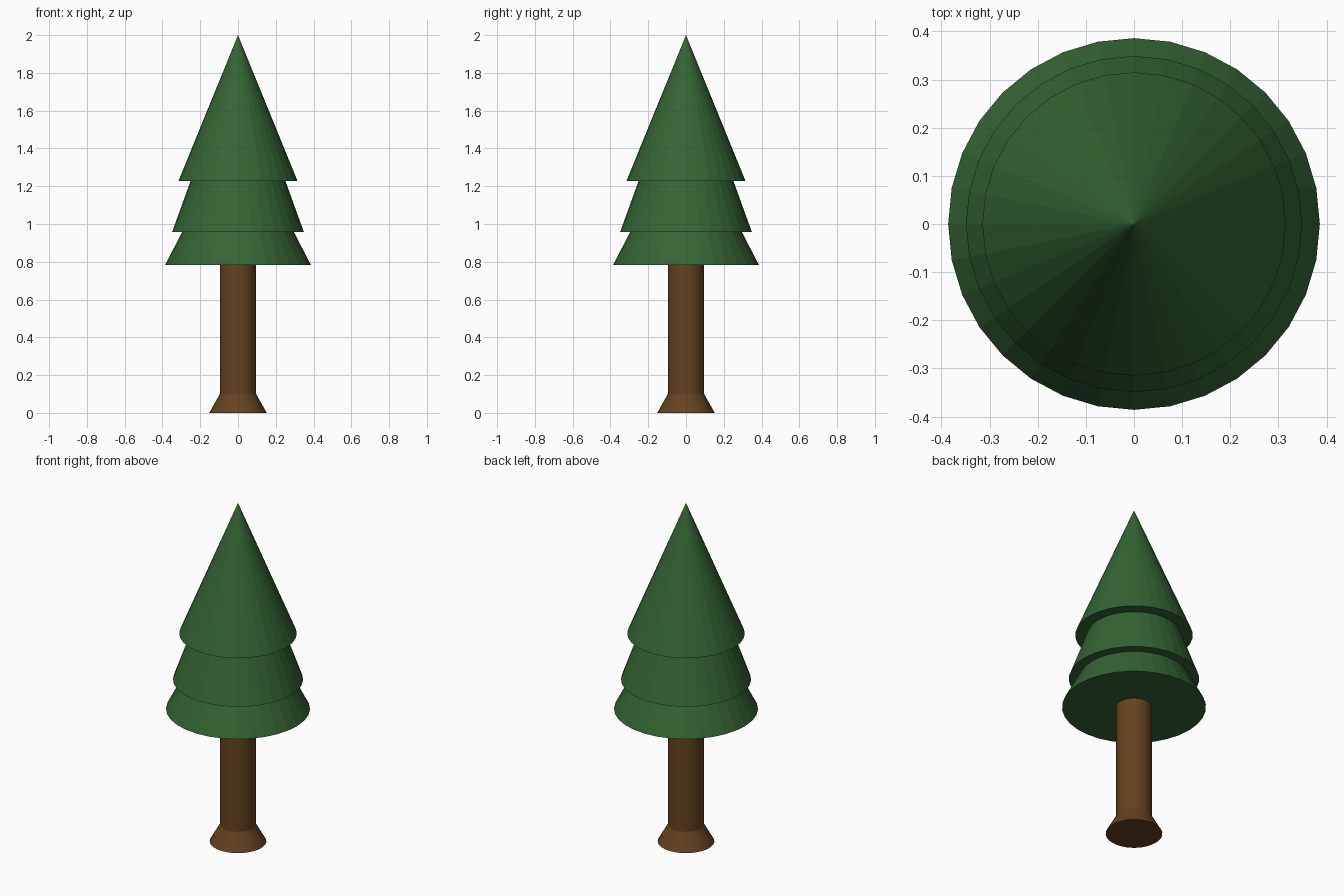
import bpy, bmesh
from math import cos, sin, tau

if "Cube" in bpy.data.objects:
    bpy.data.objects.remove(bpy.data.objects["Cube"])

SIDES = 32


def material(name, color):
    mat = bpy.data.materials.new(name)
    mat.diffuse_color = (*color, 1.0)
    mat.use_nodes = True
    mat.node_tree.nodes["Principled BSDF"].inputs["Base Color"].default_value = mat.diffuse_color
    return mat


def lathe(name, profile, mat):
    """Spin (radius, z) points from bottom to top; open ends are capped, radius 0 is a tip."""
    bm = bmesh.new()
    rings = []
    for r, z in profile:
        if r == 0:
            rings.append([bm.verts.new((0, 0, z))] * SIDES)
        else:
            rings.append([bm.verts.new((r * cos(tau * i / SIDES), r * sin(tau * i / SIDES), z))
                          for i in range(SIDES)])
    for low, high in zip(rings, rings[1:]):
        for i in range(SIDES):
            j = (i + 1) % SIDES
            corners = [low[i], low[j], high[j], high[i]]
            bm.faces.new(list(dict.fromkeys(corners)))
    bm.faces.new(rings[0][::-1])
    if profile[-1][0] > 0:
        bm.faces.new(rings[-1])
    bmesh.ops.recalc_face_normals(bm, faces=bm.faces)
    mesh = bpy.data.meshes.new(name)
    bm.to_mesh(mesh)
    bm.free()
    mesh.materials.append(mat)
    obj = bpy.data.objects.new(name, mesh)
    bpy.context.collection.objects.link(obj)
    return obj


green = material("needles", (0.034, 0.13, 0.034))
brown = material("bark", (0.13, 0.055, 0.014))

# Trunk with flared foot
lathe("trunk", [(0.152, 0), (0.096, 0.10), (0.096, 0.785)], brown)

# Three stacked skirts of foliage ending in a point
lathe("foliage", [(0.386, 0.783), (0.296, 0.957), (0.349, 0.957),
                  (0.251, 1.228), (0.315, 1.228), (0, 2.0)], green)
